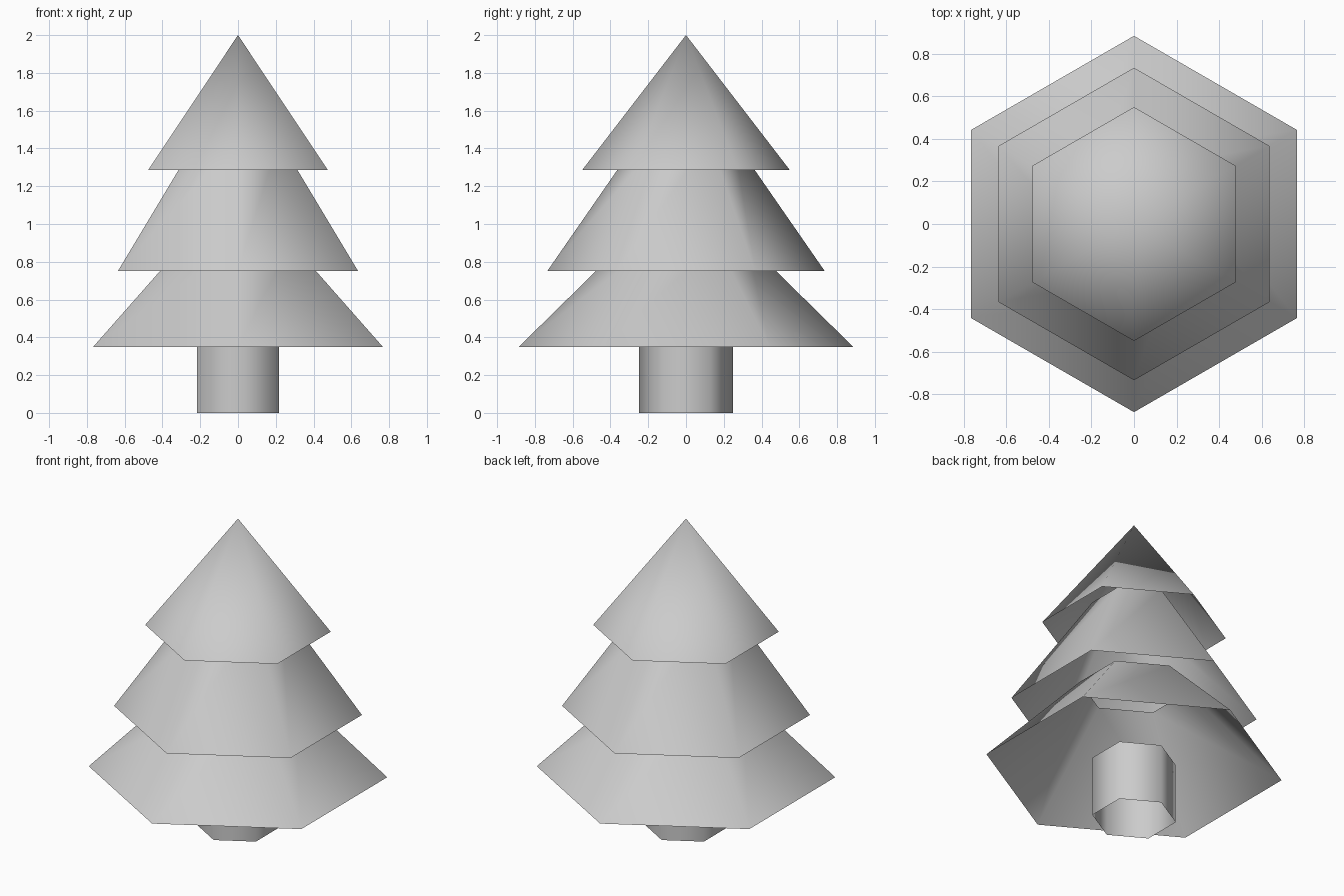
import bpy
import bmesh
from math import pi, cos, sin

SIDES = 6

cube = bpy.data.objects.get("Cube")
if cube:
    bpy.data.objects.remove(cube, do_unlink=True)

# Single plain grey
grey = bpy.data.materials.new("plain_grey")
grey.use_nodes = True
colour = (0.6, 0.6, 0.6, 1)
grey.diffuse_color = colour
shader = next(n for n in grey.node_tree.nodes if n.type == 'BSDF_PRINCIPLED')
shader.inputs["Base Color"].default_value = colour


def ring(bm, radius, z):
    """Hexagon of vertices with corners pointing along y; a point when radius is 0."""
    if radius == 0:
        return [bm.verts.new((0, 0, z))] * SIDES
    angles = [pi / 2 + 2 * pi * i / SIDES for i in range(SIDES)]
    return [bm.verts.new((radius * cos(a), radius * sin(a), z)) for a in angles]


def hex_shell(name, r_bottom, z_bottom, r_top, z_top):
    """Open, smooth-shaded six-sided shell between two heights."""
    bm = bmesh.new()
    low = ring(bm, r_bottom, z_bottom)
    high = ring(bm, r_top, z_top)
    for i in range(SIDES):
        j = (i + 1) % SIDES
        corners = [low[i], low[j], high[j]]
        if r_top > 0:
            corners.append(high[i])
        bm.faces.new(corners).smooth = True
    mesh = bpy.data.meshes.new(name)
    bm.to_mesh(mesh)
    bm.free()
    mesh.materials.append(grey)
    obj = bpy.data.objects.new(name, mesh)
    bpy.context.collection.objects.link(obj)
    return obj


# Trunk: open tube reaching just inside the lowest branches
hex_shell("trunk", 0.25, 0, 0.25, 0.39)

# Branch tiers: two open skirts, then the pointed tip
hex_shell("lower_branches", 0.885, 0.35, 0.325, 0.9)
hex_shell("middle_branches", 0.735, 0.75, 0.25, 1.45)
hex_shell("top_branches", 0.55, 1.285, 0, 2)
